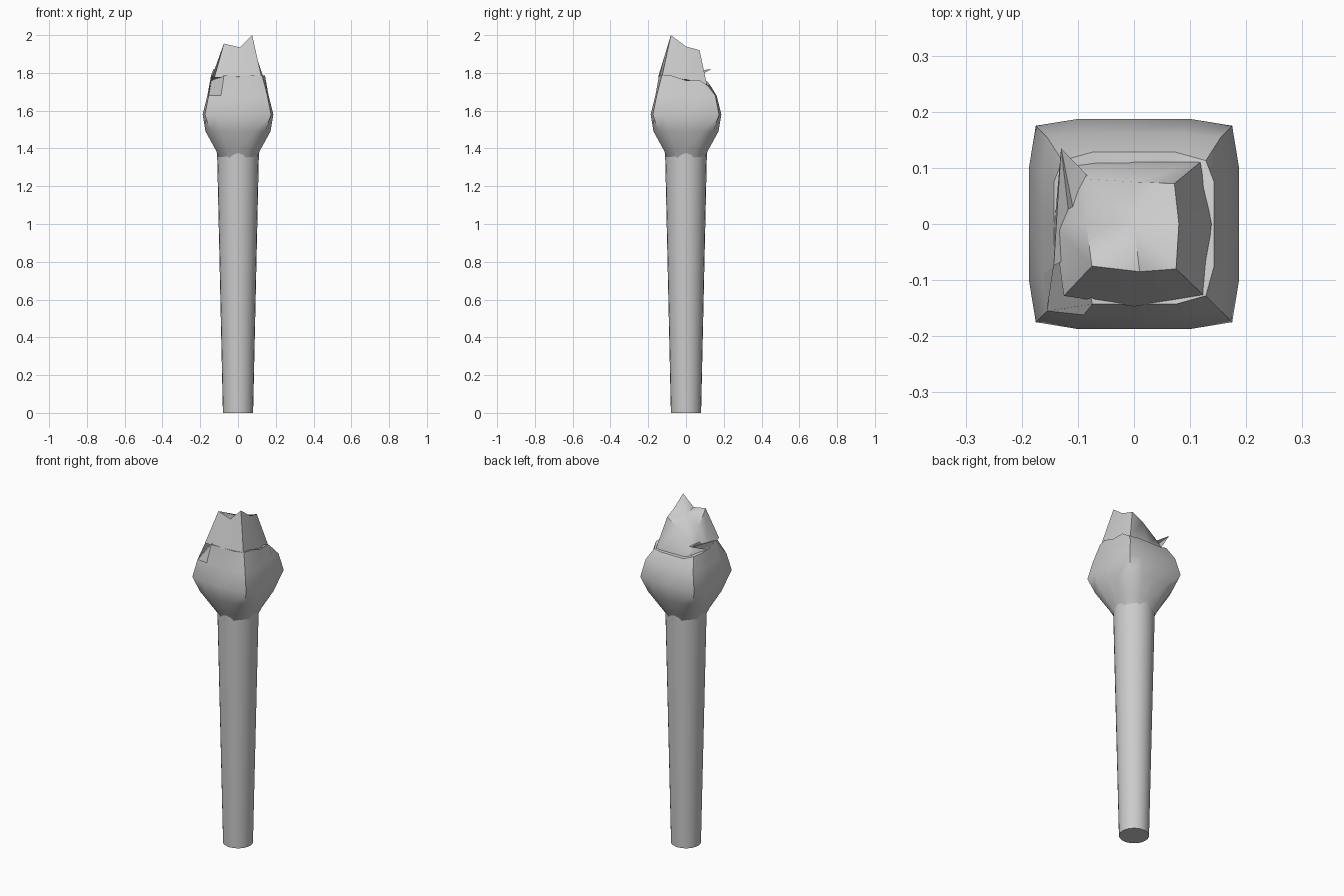
import bpy, bmesh, math

if "Cube" in bpy.data.objects:
    bpy.data.objects.remove(bpy.data.objects["Cube"])


def finish(bm, name, angle):
    bmesh.ops.recalc_face_normals(bm, faces=bm.faces)
    mesh = bpy.data.meshes.new(name)
    bm.to_mesh(mesh)
    bm.free()
    ob = bpy.data.objects.new(name, mesh)
    bpy.context.collection.objects.link(ob)
    bpy.context.view_layer.objects.active = ob
    ob.select_set(True)
    bpy.ops.object.shade_smooth_by_angle(angle=math.radians(angle))
    ob.select_set(False)
    return ob


def bridge(bm, a, b):
    for i in range(len(a)):
        j = (i + 1) % len(a)
        bm.faces.new((a[i], a[j], b[j], b[i]))


def square_ring(side, corner):
    """Bowed square: each side has a corner, then three points on the bulge."""
    pts = []
    quarter = [(corner, -corner), (side, -0.58 * corner), (side, 0), (side, 0.58 * corner)]
    for k in range(4):
        for x, y in quarter:
            for _ in range(k):
                x, y = -y, x
            pts.append((x, y))
    return pts


# Tapered round handle
bpy.ops.mesh.primitive_cone_add(vertices=24, radius1=0.08, radius2=0.111, depth=1.39,
                                location=(0, 0, 0.695))
handle = bpy.context.object
handle.name = "handle"
bpy.ops.object.shade_smooth_by_angle(angle=math.radians(40))

# Bulging flame body: (height, side half width, corner half width)
bm = bmesh.new()
rings = []
for z, s, c in [(1.35, 0.10, 0.075), (1.39, 0.117, 0.095), (1.49, 0.172, 0.145),
                (1.58, 0.187, 0.175), (1.68, 0.162, 0.155), (1.76, 0.143, 0.128)]:
    rings.append([bm.verts.new((x, y, z)) for x, y in square_ring(s, c)])
for v in rings[-1]:
    if v.co.y < -0.05:
        v.co.z = 1.785                 # front rim stands higher
    elif v.co.y > 0.1:
        v.co.z = 1.735                 # back rim sits lower
        v.co.y -= 0.015
rings[-1][8].co.z = 1.755              # back right corner
rings[-1][12].co = (-0.13, 0.135, 1.82)  # back left corner spike
for a, b in zip(rings, rings[1:]):
    bridge(bm, a, b)
bm.faces.new(rings[0])
mid = bm.verts.new((0, 0, 1.75))
for i in range(16):
    bm.faces.new((rings[-1][i], rings[-1][(i + 1) % 16], mid))
finish(bm, "flame_body", 40)

# Jagged flame tip: outline of base and of top, counter-clockwise from front left
bm = bmesh.new()
base = [(-0.125, -0.128, 1.775), (0, -0.147, 1.78), (0.125, -0.128, 1.775), (0.138, 0, 1.765),
        (0.118, 0.11, 1.74), (0, 0.112, 1.73), (-0.115, 0.112, 1.73), (-0.143, 0, 1.765)]
top = [(-0.075, -0.075, 1.955), (0.01, -0.085, 1.935), (0.075, -0.08, 2.0), (0.08, 0, 1.94),
       (0.072, 0.072, 1.92), (0, 0.075, 1.88), (-0.08, 0.08, 1.81), (-0.085, 0, 1.88)]
lo = [bm.verts.new(p) for p in base]
hi = [bm.verts.new(p) for p in top]
bridge(bm, lo, hi)
bm.faces.new(lo)
mid = bm.verts.new((0, 0, 1.925))
for i in range(8):
    bm.faces.new((hi[i], hi[(i + 1) % 8], mid))
finish(bm, "flame_tip", 50)
